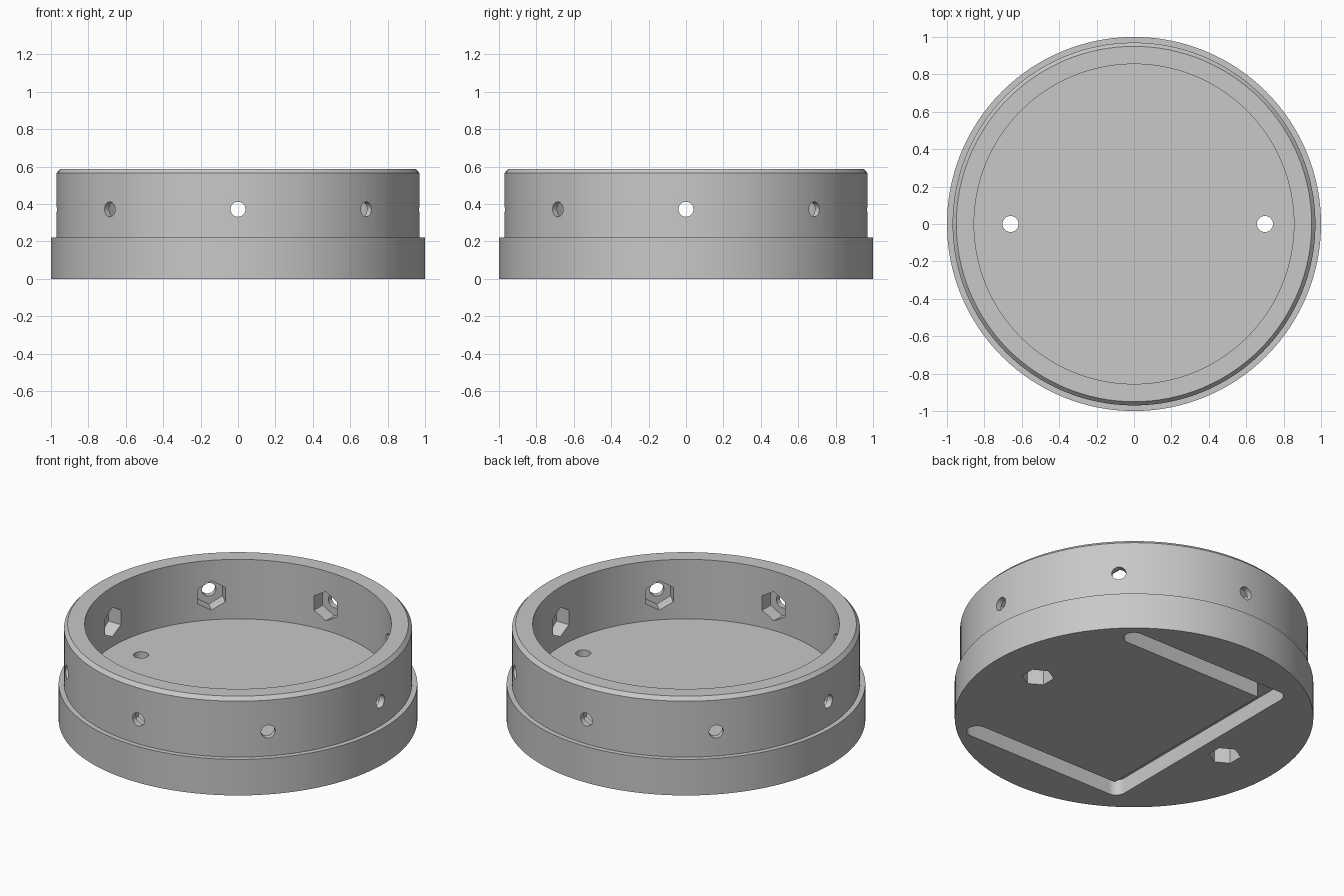
import bpy, bmesh, math
from mathutils import Matrix, Vector

cube = bpy.data.objects.get("Cube")
if cube:
    bpy.data.objects.remove(cube, do_unlink=True)

SEGMENTS = 128
HOLE_Z = 0.372
LEDGE_Z = 0.222
TOP_Z = 0.588

grey = bpy.data.materials.new("light_grey")
grey.use_nodes = True
colour = (0.58, 0.58, 0.58, 1)
grey.diffuse_color = colour
grey.node_tree.nodes["Principled BSDF"].inputs["Base Color"].default_value = colour


def add_object(name, bm):
    bmesh.ops.recalc_face_normals(bm, faces=bm.faces)
    mesh = bpy.data.meshes.new(name)
    bm.to_mesh(mesh)
    bm.free()
    mesh.materials.append(grey)
    obj = bpy.data.objects.new(name, mesh)
    bpy.context.collection.objects.link(obj)
    return obj


def lathe(name, profile):
    bm = bmesh.new()
    verts = [bm.verts.new((r, 0, z)) for r, z in profile]
    edges = [bm.edges.new(pair) for pair in zip(verts, verts[1:])]
    bmesh.ops.spin(bm, geom=verts + edges, cent=(0, 0, 0), axis=(0, 0, 1),
                   angle=math.tau, steps=SEGMENTS, use_duplicate=False)
    bmesh.ops.remove_doubles(bm, verts=bm.verts, dist=1e-5)
    # close the underside and the inner floor with flat discs
    bmesh.ops.holes_fill(bm, edges=[e for e in bm.edges if e.is_boundary], sides=0)
    return add_object(name, bm)


def arc(cx, cy, radius, start, end, steps):
    angles = [math.radians(start + (end - start) * i / steps) for i in range(steps + 1)]
    return [(cx + radius * math.cos(a), cy + radius * math.sin(a)) for a in angles]


def polygon(radius, sides, phase=0):
    return arc(0, 0, radius, phase, phase + 360, sides)[:-1]


def cut(target, outline, depth, matrix):
    """Subtract a prism that rises along the local z of the matrix."""
    bm = bmesh.new()
    face = bm.faces.new([bm.verts.new((x, y, 0)) for x, y in outline])
    top = bmesh.ops.extrude_face_region(bm, geom=[face])["geom"]
    bmesh.ops.translate(bm, vec=Vector((0, 0, depth)),
                        verts=[v for v in top if isinstance(v, bmesh.types.BMVert)])
    bmesh.ops.transform(bm, matrix=matrix, verts=bm.verts)
    cutter = add_object("cutter", bm)
    cutter.hide_render = True
    mod = target.modifiers.new("cut", 'BOOLEAN')
    mod.operation = 'DIFFERENCE'
    mod.solver = 'EXACT'
    mod.object = cutter
    bpy.context.view_layer.objects.active = target
    bpy.ops.object.modifier_apply(modifier=mod.name)
    bpy.data.objects.remove(cutter, do_unlink=True)


# Cup body: wide base, stepped wall with a chamfered rim, flat inner floor
body = lathe("round_housing", [
    (1, 0), (1, LEDGE_Z), (0.97, LEDGE_Z), (0.97, 0.566),
    (0.95, TOP_Z), (0.855, TOP_Z), (0.855, LEDGE_Z)])

# Eight screw holes around the wall, each with a hexagonal nut pocket inside
for i in range(8):
    place = (Matrix.Rotation(i * math.tau / 8, 4, 'Z')
             @ Matrix.Translation((0.7, 0, HOLE_Z))
             @ Matrix.Rotation(math.pi / 2, 4, 'Y'))
    cut(body, polygon(0.09, 6), 0.235, place)
    cut(body, polygon(0.04, 32), 0.4, place)

# Two floor holes with hexagonal pockets from below
for x in (-0.66, 0.70):
    place = Matrix.Translation((x, 0, -0.1))
    cut(body, polygon(0.09, 6, 30), 0.21, place)
    cut(body, polygon(0.043, 32), 0.5, place)

# U-shaped groove in the underside, round ends and round outer corners
end_x, back_x, side_y, half = 0.57, -0.44, 0.68, 0.06
groove = (arc(end_x, -side_y, half, -90, 90, 16)
          + [(back_x + half, -side_y + half), (back_x + half, side_y - half)]
          + arc(end_x, side_y, half, -90, 90, 16)
          + arc(back_x, side_y, half, 90, 180, 8)
          + arc(back_x, -side_y, half, 180, 270, 8))
cut(body, groove, 0.197, Matrix.Translation((0, 0, -0.1)))

# Smooth round walls, crisp edges
bpy.ops.object.select_all(action='DESELECT')
body.select_set(True)
bpy.context.view_layer.objects.active = body
bpy.ops.object.shade_smooth_by_angle(angle=math.radians(25))
